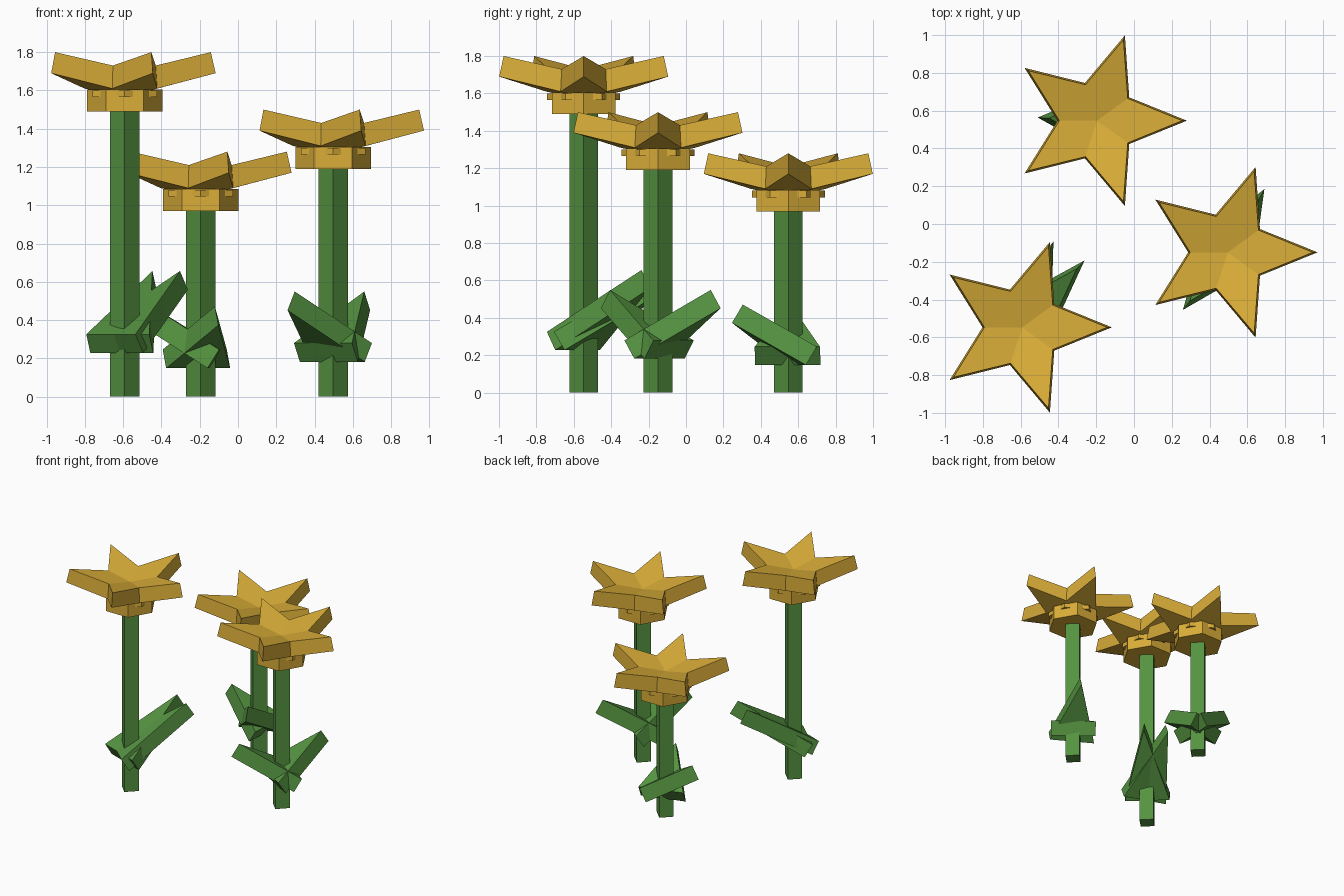
import bpy, bmesh
from math import sin, cos, tan, radians, pi
from mathutils import Vector, Matrix

cube = bpy.data.objects.get("Cube")
if cube:
    bpy.data.objects.remove(cube, do_unlink=True)


def make_material(name, colour):
    mat = bpy.data.materials.new(name)
    mat.use_nodes = True
    mat.diffuse_color = colour
    mat.node_tree.nodes["Principled BSDF"].inputs["Base Color"].default_value = colour
    return mat


GOLD = make_material("golden_yellow", (0.70, 0.42, 0.04, 1))
GREEN = make_material("leaf_green", (0.09, 0.29, 0.052, 1))


def finish(name, bm, mat):
    bmesh.ops.recalc_face_normals(bm, faces=bm.faces)
    mesh = bpy.data.meshes.new(name)
    bm.to_mesh(mesh)
    bm.free()
    mesh.materials.append(mat)
    obj = bpy.data.objects.new(name, mesh)
    bpy.context.collection.objects.link(obj)
    return obj


def prism(name, mat, x, y, z0, z1, radius, sides, turn=0):
    """Upright prism whose first corner lies at the given turn."""
    bm = bmesh.new()
    bmesh.ops.create_cone(bm, cap_ends=True, segments=sides,
                          radius1=radius, radius2=radius, depth=z1 - z0)
    start = bm.verts[:][0].co
    angle = radians(turn) - Vector((1, 0)).angle_signed(start.xy) * -1
    bmesh.ops.rotate(bm, verts=bm.verts, matrix=Matrix.Rotation(angle, 3, "Z"))
    bmesh.ops.translate(bm, verts=bm.verts, vec=(x, y, (z0 + z1) / 2))
    return finish(name, bm, mat)


def star_layer(bm, x, y, z, tip, tip_z, inner, inner_z, centre_z):
    """Cupped star sheet made of five flat petals; returns its rim."""
    centre = bm.verts.new((x, y, z + centre_z))
    rim = []
    for i in range(10):
        r, h = (inner, inner_z) if i % 2 else (tip, tip_z)
        a = i * pi / 5
        rim.append(bm.verts.new((x + r * cos(a), y + r * sin(a), z + h)))
    for i in range(0, 10, 2):
        bm.faces.new((centre, rim[i - 1], rim[i], rim[i + 1]))
    return rim


def blossom(name, x, y, z):
    bm = bmesh.new()
    low = star_layer(bm, x, y, z, 0.475, 0.20, 0.21, 0.12, 0.075)
    top = star_layer(bm, x, y, z, 0.45, 0.31, 0.20, 0.24, 0.20)
    for i in range(10):
        bm.faces.new((low[i - 1], low[i], top[i], top[i - 1]))
    finish(name, bm, GOLD)


def leaf(name, x, y, height, azimuth):
    """Thick triangular wedge rising from behind the stem."""
    slope, thick, half, back = radians(32), 0.115, 0.175, 0.045
    reach, base_z = 0.325 * height, 0.153 * height
    rise = (reach + back) * tan(slope)
    low = [Vector((-back, -half, 0)), Vector((reach, 0, rise)), Vector((-back, half, 0))]
    lift = Vector((-sin(slope), 0, cos(slope))) * thick
    place = Matrix.Translation((x, y, base_z)) @ Matrix.Rotation(radians(azimuth), 4, "Z")
    bm = bmesh.new()
    a = [bm.verts.new(place @ p) for p in low]
    b = [bm.verts.new(place @ (p + lift)) for p in low]
    bm.faces.new(a)
    bm.faces.new(b)
    for i in range(3):
        bm.faces.new((a[i - 1], a[i], b[i], b[i - 1]))
    finish(name, bm, GREEN)


# Each flower: label, position, stem height, leaf directions
flowers = [
    ("tall", -0.592, -0.547, 1.49, (47, 70)),
    ("middle", 0.497, -0.15, 1.19, (60, 232)),
    ("short", -0.195, 0.547, 0.97, (177, -73)),
]

for label, x, y, height, directions in flowers:
    prism(label + "_stem", GREEN, x, y, 0, height + 0.05, 0.077, 4)
    prism(label + "_calyx", GOLD, x, y, height, height + 0.115, 0.197, 6)
    prism(label + "_collar", GOLD, x, y, height + 0.075, height + 0.11, 0.195, 6, 30)
    blossom(label + "_blossom", x, y, height)
    for side, azimuth in zip(("first", "second"), directions):
        leaf(f"{label}_{side}_leaf", x, y, height, azimuth)
